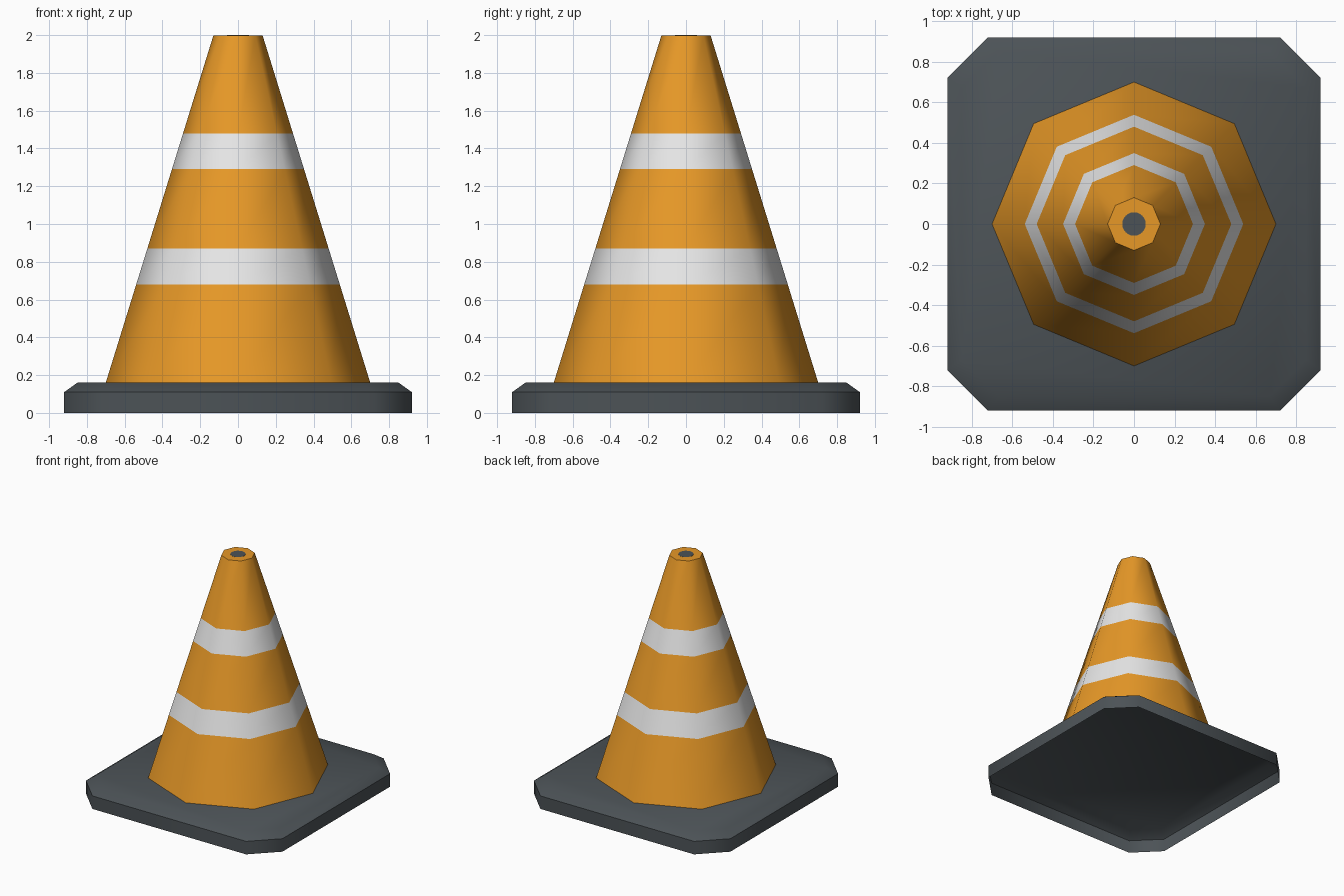
import bpy, bmesh, math

if "Cube" in bpy.data.objects:
    bpy.data.objects.remove(bpy.data.objects["Cube"])


def material(name, rgb):
    m = bpy.data.materials.new(name)
    m.diffuse_color = (*rgb, 1)
    m.use_nodes = True
    m.node_tree.nodes["Principled BSDF"].inputs["Base Color"].default_value = m.diffuse_color
    return m


ORANGE = material("orange", (0.86, 0.34, 0.022))
WHITE = material("white", (0.84, 0.84, 0.84))
GREY = material("dark grey", (0.072, 0.085, 0.094))


def loft(name, rings, mats, rule=None, cap=True):
    """Skin a stack of rings of points; rule(height) picks the material slot."""
    bm = bmesh.new()
    loops = [[bm.verts.new(p) for p in ring] for ring in rings]
    n = len(loops[0])
    for a, b in zip(loops, loops[1:]):
        for i in range(n):
            j = (i + 1) % n
            f = bm.faces.new((a[i], a[j], b[j], b[i]))
            if rule:
                f.material_index = rule(f.calc_center_median().z)
    if cap:
        bm.faces.new(loops[-1])
    mesh = bpy.data.meshes.new(name)
    bm.to_mesh(mesh)
    bm.free()
    for m in mats:
        mesh.materials.append(m)
    ob = bpy.data.objects.new(name, mesh)
    bpy.context.collection.objects.link(ob)
    bpy.ops.object.select_all(action='DESELECT')
    ob.select_set(True)
    bpy.context.view_layer.objects.active = ob
    bpy.ops.object.shade_smooth_by_angle(angle=math.radians(50))
    return ob


def cut_square(half, inner, z):
    """Square with its corners cut off, anticlockwise."""
    pts = [(half, -inner), (half, inner), (inner, half), (-inner, half),
           (-half, inner), (-half, -inner), (-inner, -half), (inner, -half)]
    return [(x, y, z) for x, y in pts]


def circle(r, z, n):
    return [(r * math.cos(math.tau * i / n), r * math.sin(math.tau * i / n), z)
            for i in range(n)]


# Base plate: thin shell, open underneath, with a bevelled rim
loft("base", [cut_square(0.92, 0.72, 0), cut_square(0.92, 0.72, 0.11),
              cut_square(0.85, 0.67, 0.16)], [GREY])

# Eight-sided cone with two reflective stripes
BOTTOM, TOP = 0.16, 1.999
heights = [BOTTOM, 0.68, 0.87, 1.29, 1.48, TOP]


def cone_radius(z):
    return 0.70 + (0.13 - 0.70) * (z - BOTTOM) / (TOP - BOTTOM)


loft("cone", [circle(cone_radius(z), z, 8) for z in heights], [ORANGE, WHITE],
     lambda z: int(0.68 < z < 0.87 or 1.29 < z < 1.48))

# Dark hole at the tip, as a thin plate
loft("tip_hole", [circle(0.058, TOP - 0.001, 24), circle(0.058, 2.0, 24)], [GREY])
